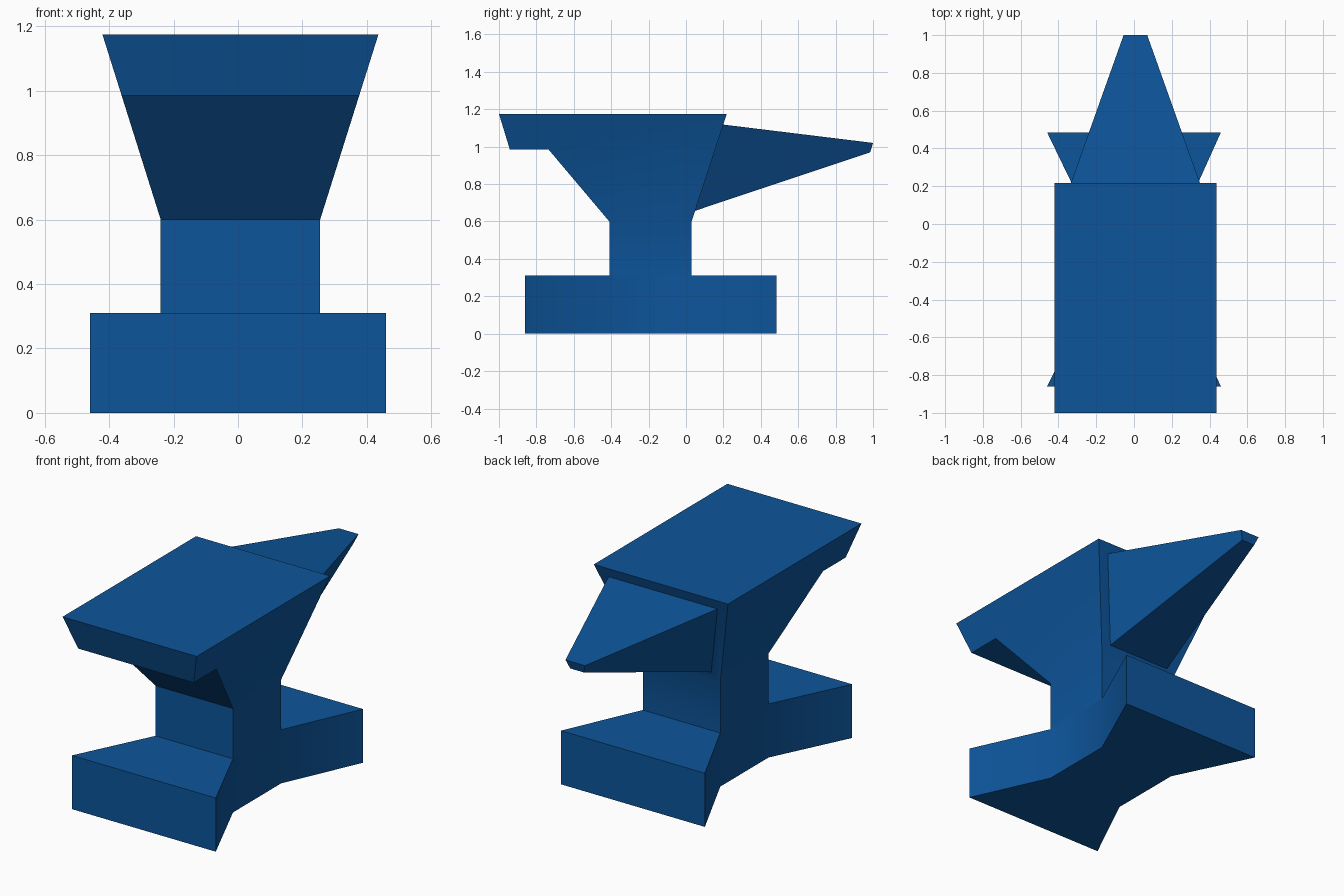
import bpy, bmesh

if "Cube" in bpy.data.objects:
    bpy.data.objects.remove(bpy.data.objects["Cube"])

CX = 0.0075                      # upper parts sit slightly off centre
WAIST, FRONT, BACK = 0.2475, -0.41, 0.03
Z_BASE, Z_WAIST, Z_TOP = 0.31, 0.60, 1.175

mat = bpy.data.materials.new("steel_blue")
mat.diffuse_color = (0.004, 0.091, 0.328, 1)
mat.use_nodes = True
mat.node_tree.nodes["Principled BSDF"].inputs["Base Color"].default_value = mat.diffuse_color

bm = bmesh.new()


def extrude_up(faces, z):
    """Extrude faces straight up to height z and return the new top faces."""
    geom = bmesh.ops.extrude_face_region(bm, geom=faces)["geom"]
    for v in geom:
        if isinstance(v, bmesh.types.BMVert):
            v.co.z = z
    return [f for f in geom if isinstance(f, bmesh.types.BMFace)]


# Foot: hourglass plan of three quads, extruded up
rows = []
for y, half, cx in ((-0.86, 0.46, 0), (FRONT, WAIST, CX),
                    (BACK, WAIST, CX), (0.485, 0.46, 0)):
    rows.append([bm.verts.new((cx + s * half, y, 0)) for s in (-1, 1)])
plan = [bm.faces.new((a[0], a[1], b[1], b[0])) for a, b in zip(rows, rows[1:])]
under = [f.copy() for f in plan]
tops = extrude_up(plan, Z_BASE)

# Waist: the middle of the foot continues upward
middle = [f for f in tops if abs(f.calc_center_median().y - (FRONT + BACK) / 2) < 0.1]
neck_top = extrude_up(middle, Z_WAIST)
bmesh.ops.delete(bm, geom=neck_top, context='FACES_ONLY')

# Head: side profile whose width flares with height
profile = [(FRONT, Z_WAIST), (-0.735, 0.985), (-0.942, 0.985),
           (-1.0, Z_TOP), (0.218, Z_TOP), (BACK, Z_WAIST)]
sides = []
for s in (-1, 1):
    sides.append([bm.verts.new(
        (CX + s * (WAIST + (z - Z_WAIST) / (Z_TOP - Z_WAIST) * 0.181), y, z))
        for y, z in profile])
left, right = sides
bm.faces.new(left)
bm.faces.new(right[::-1])
for i in range(len(profile) - 1):
    back_face = bm.faces.new((left[i], left[i + 1], right[i + 1], right[i]))

# Join the parts into one skin
bmesh.ops.remove_doubles(bm, verts=bm.verts[:], dist=0.0005)
bmesh.ops.recalc_face_normals(bm, faces=bm.faces[:])

# Horn: inset the back of the head and pull it out to a small tip
back_face = max((f for f in bm.faces if f.calc_center_median().z > 0.7),
                key=lambda f: f.calc_center_median().y)
bmesh.ops.inset_region(bm, faces=[back_face], thickness=0.06, use_even_offset=True)
geom = bmesh.ops.extrude_face_region(bm, geom=[back_face])["geom"]
bmesh.ops.delete(bm, geom=[f for f in [back_face] if f.is_valid], context='FACES_ONLY')
for v in geom:
    if isinstance(v, bmesh.types.BMVert):
        s = 1 if v.co.x > CX else -1
        if v.co.z > 0.9:
            v.co = (CX + s * 0.0625, 1.0, 1.02)
        else:
            v.co = (CX + s * 0.043, 0.985, 0.97)

bmesh.ops.recalc_face_normals(bm, faces=bm.faces[:])

mesh = bpy.data.meshes.new("anvil")
bm.to_mesh(mesh)
bm.free()
mesh.materials.append(mat)
anvil = bpy.data.objects.new("anvil", mesh)
bpy.context.collection.objects.link(anvil)
bpy.context.view_layer.objects.active = anvil
anvil.select_set(True)
bpy.ops.object.shade_smooth_by_angle()
